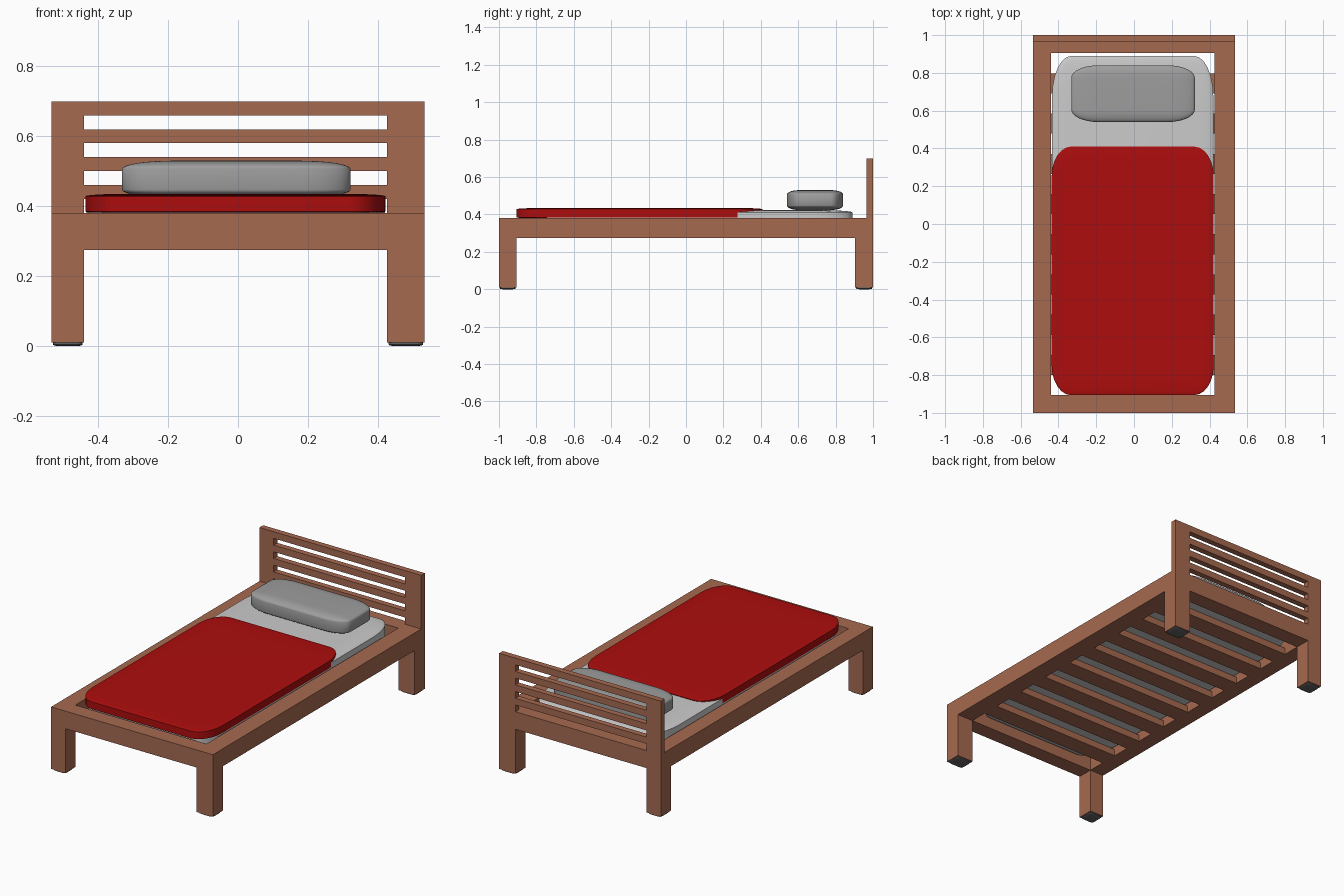
import bpy
import bmesh
from mathutils import Vector

cube = bpy.data.objects.get("Cube")
if cube:
    bpy.data.objects.remove(cube, do_unlink=True)


def material(name, r, g, b):
    mat = bpy.data.materials.new(name)
    mat.use_nodes = True
    mat.diffuse_color = (r, g, b, 1)
    shader = mat.node_tree.nodes["Principled BSDF"]
    shader.inputs["Base Color"].default_value = (r, g, b, 1)
    shader.inputs["Roughness"].default_value = 0.7
    return mat


wood = material("warm_wood", 0.38, 0.142, 0.08)
red = material("red_cloth", 0.42, 0.004, 0.004)
white = material("off_white_cloth", 0.6, 0.6, 0.6)
grey = material("grey_cloth", 0.34, 0.34, 0.34)
rubber = material("dark_rubber", 0.12, 0.12, 0.12)


def box(name, mat, x, y, z, rounding=0, segments=6):
    """Box spanning three ranges; rounding is a fraction of each side."""
    bm = bmesh.new()
    bmesh.ops.create_cube(bm, size=1)
    if rounding:
        bmesh.ops.bevel(bm, geom=bm.edges[:], offset=rounding, segments=segments,
                        profile=0.5, affect='EDGES')
    spans = (x, y, z)
    bmesh.ops.scale(bm, vec=Vector([b - a for a, b in spans]), verts=bm.verts)
    bmesh.ops.translate(bm, vec=Vector([(a + b) / 2 for a, b in spans]), verts=bm.verts)
    bmesh.ops.recalc_face_normals(bm, faces=bm.faces)
    mesh = bpy.data.meshes.new(name)
    bm.to_mesh(mesh)
    bm.free()
    mesh.materials.append(mat)
    obj = bpy.data.objects.new(name, mesh)
    bpy.context.collection.objects.link(obj)
    if rounding:
        bpy.ops.object.select_all(action='DESELECT')
        obj.select_set(True)
        bpy.context.view_layer.objects.active = obj
        bpy.ops.object.shade_smooth_by_angle(angle=0.7)
    return obj


# Main dimensions
LEFT, RIGHT = (0.426, 0.534), (-0.534, -0.44)
FRONT, BACK = (-1, -0.906), (0.904, 1)
INNER_X = (RIGHT[1], LEFT[0])
RAIL_Z = (0.275, 0.38)
SLAT_TOP = 0.315

# Side rails, legs, foot pads and headboard posts
for side, x in (("left", LEFT), ("right", RIGHT)):
    box(f"{side}_side_rail", wood, x, (-1, 1), RAIL_Z)
    for end, y in (("front", FRONT), ("back", BACK)):
        box(f"{end}_{side}_leg", wood, x, y, (0.01, RAIL_Z[0]))
        pad_x = (x[0] + 0.005, x[1] - 0.005)
        pad_y = (y[0] + 0.005, y[1] - 0.005)
        box(f"{end}_{side}_foot_pad", rubber, pad_x, pad_y, (0, 0.02), 0.2, 3)
    box(f"{side}_headboard_post", wood, x, (0.965, 1), (RAIL_Z[1], 0.7))

# End rails
box("front_rail", wood, INNER_X, FRONT, RAIL_Z)
box("back_rail", wood, INNER_X, BACK, RAIL_Z)

# Headboard bars
for i in range(4):
    top = 0.7 - i * 0.08
    box(f"headboard_bar_{i + 1}", wood, INNER_X, (0.965, 1), (top - 0.04, top))

# Bed slats, equal in width to the gaps between them
COUNT = 8
step = (BACK[0] - FRONT[1]) / (2 * COUNT + 1)
for i in range(COUNT):
    y = FRONT[1] + (2 * i + 1) * step
    box(f"bed_slat_{i + 1}", wood, INNER_X, (y, y + step), (RAIL_Z[0], SLAT_TOP))

# Bedding
box("mattress", white, (-0.434, 0.42), (-0.89, 0.89), (SLAT_TOP, 0.424), 0.12)
box("blanket", red, (-0.436, 0.422), (-0.906, 0.41), (0.378, 0.435), 0.12)
box("pillow", grey, (-0.332, 0.322), (0.54, 0.84), (0.424, 0.53), 0.22, 8)
